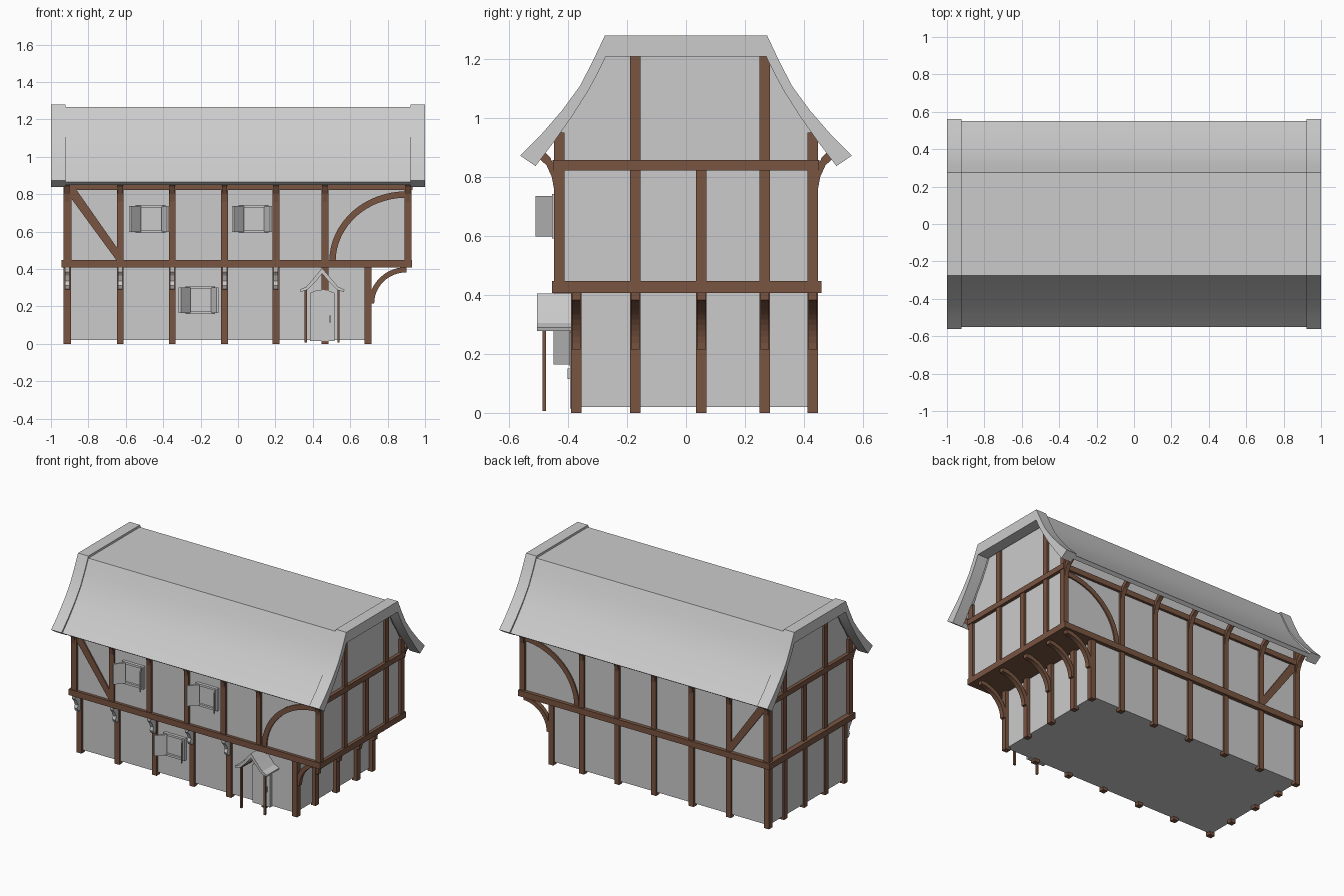
import bpy, bmesh, math

if "Cube" in bpy.data.objects:
    bpy.data.objects.remove(bpy.data.objects["Cube"])

wood = bpy.data.materials.new("wood")
wood.diffuse_color = (0.19, 0.09, 0.053, 1)
wood.use_nodes = True
wood.node_tree.nodes["Principled BSDF"].inputs["Base Color"].default_value = wood.diffuse_color


def prism(name, pts, axis, a, b, mat=None):
    """Extrude a 2D outline along an axis from a to b."""
    put = {'x': lambda p, t: (t, p[0], p[1]),
           'y': lambda p, t: (p[0], t, p[1]),
           'z': lambda p, t: (p[0], p[1], t)}[axis]
    bm = bmesh.new()
    lo = [bm.verts.new(put(p, a)) for p in pts]
    hi = [bm.verts.new(put(p, b)) for p in pts]
    n = len(pts)
    bm.faces.new(lo)
    bm.faces.new(hi[::-1])
    for i in range(n):
        bm.faces.new((lo[i], hi[i], hi[(i + 1) % n], lo[(i + 1) % n]))
    bmesh.ops.recalc_face_normals(bm, faces=bm.faces)
    me = bpy.data.meshes.new(name)
    bm.to_mesh(me)
    bm.free()
    ob = bpy.data.objects.new(name, me)
    bpy.context.collection.objects.link(ob)
    if mat:
        me.materials.append(mat)
    return ob


def box(name, x0, x1, y0, y1, z0, z1, mat=None):
    return prism(name, [(x0, y0), (x1, y0), (x1, y1), (x0, y1)], 'z', z0, z1, mat)


def arc(cx, cz, rx, rz, w, n=12):
    """Quarter arc band rising from the left of its centre to the top."""
    ang = [math.pi - math.pi / 2 * i / n for i in range(n + 1)]
    out = [(cx + rx * math.cos(t), cz + rz * math.sin(t)) for t in ang]
    inn = [(cx + (rx - w) * math.cos(t), cz + (rz - w) * math.sin(t)) for t in ang]
    return out + inn[::-1]


def mirrored(half):
    """Half outline given from top to bottom, mirrored across y = 0."""
    return half[::-1] + [(-y, z) for y, z in half]


def smooth(ob):
    bpy.ops.object.select_all(action='DESELECT')
    ob.select_set(True)
    bpy.context.view_layer.objects.active = ob
    bpy.ops.object.shade_smooth_by_angle(angle=math.radians(30))


# roof curve, from the flat top down to the eave
outer = [(.275, 1.28), (.315, 1.195), (.36, 1.108), (.42, 1.026), (.49, .945), (.562, .872)]
inner = [(.272, 1.208), (.30, 1.15), (.333, 1.09), (.387, 1.005), (.447, .92), (.51, .837)]


def between(f):
    return [(a + (c - a) * f, b + (d - b) * f) for (a, b), (c, d) in zip(outer, inner)]


def shell(o, i):
    return mirrored(o) + mirrored(i)[::-1]


smooth(prism("roof", shell(between(.2), between(.62)), 'x', -.93, .93))
for s in (-1, 1):
    smooth(prism("gable_trim", shell(outer, inner), 'x', s * .923, s * 1.0))

# walls
box("lower_wall", -.92, .69, -.375, .435, .02, .41)
prism("upper_wall", mirrored(between(.8)[:4] + [(.435, .93), (.435, .43)]), 'x', -.91, .91)

# floor slab and top plate beams
box("floor_beam", -.945, .93, -.455, .46, .407, .447, wood)
for s in (-1, 1):
    box("eave_beam", -.93, .925, s * .425, s * .452, .822, .858, wood)
    box("gable_beam", s * .89, s * .932, -.45, .45, .822, .858, wood)

# posts of the long walls
xs = [-.914, -.63, -.352, -.072, .203, .465]
h = .018
for x in xs + [.695]:
    box("lower_front_post", x - h, x + h, -.39, -.355, 0, .41, wood)
    box("lower_back_post", x - h, x + h, .412, .448, 0, .41, wood)
for x in xs + [.909]:
    for s in (-1, 1):
        box("upper_post", x - h, x + h, s * .412, s * .448, .44, .83, wood)
        # curved eave brackets
        prof = [(.445, .745), (.455, .80), (.473, .84), (.505, .868),
                (.485, .89), (.46, .865), (.445, .83)]
        prism("eave_bracket", [(s * y, z) for y, z in prof], 'x', x - .014, x + .014, wood)

# posts of the gable ends
for i, y in enumerate([-.43, -.172, .052, .267, .43]):
    top = [.95, 1.215, .83, 1.215, .95][i]
    yl = -.372 if i == 0 else y
    for s in (-1, 1):
        box("gable_post", s * .89, s * .926, y - h, y + h, .44, top, wood)
        e = .712 if s > 0 else .93
        box("lower_end_post", s * (e - .036), s * e, yl - h, yl + h, 0, .41, wood)
    # curved brackets under the end overhang
    prism("overhang_bracket", arc(.9, .215, .2, .195, .028), 'y', yl - .015, yl + .015, wood)

# wall braces on front and back
for s in (-1, 1):
    prism("curved_brace", arc(.9, .44, .412, .375, .034, 16), 'y', s * .425, s * .444, wood)
    prism("straight_brace", [(-.905, .825), (-.865, .825), (-.62, .475), (-.62, .44),
                             (-.645, .44), (-.905, .795)], 'y', s * .425, s * .444, wood)

# scrolled brackets under the front overhang
for x in xs[:5]:
    prism("scroll_bracket", [(-.385, .408), (-.448, .408), (-.446, .385), (-.428, .365),
                             (-.415, .335), (-.422, .312), (-.412, .292), (-.395, .29),
                             (-.385, .305)], 'x', x - .012, x + .012)


# windows with open shutters
def window(cx, cz, y):
    w, t, d = .08, .075, .014
    box("window_pane", cx - w, cx + w, y - .006, y + .01, cz - t, cz + t)
    for s in (-1, 1):
        box("window_side", cx + s * w, cx + s * (w - d), y - .02, y + .01, cz - t, cz + t)
        box("window_rail", cx - w, cx + w, y - .02, y + .01, cz + s * t, cz + s * (t - d))
    for hx, ex in ((cx - .062, cx - .115), (cx + .058, cx + .088)):
        prism("shutter", [(hx, y - .015), (ex, y - .07), (ex + .011, y - .075),
                          (hx + .011, y - .02)], 'z', cz - .069, cz + .069)


window(-.468, .667, -.435)
window(.082, .667, -.435)
window(-.202, .233, -.375)

# door and handle
c = .45
door = [(c - .065, .015), (c + .065, .015), (c + .065, .272), (c + .035, .284),
        (c, .288), (c - .035, .284), (c - .065, .272)]
prism("door", door, 'y', -.393, -.37)
box("door_handle", c + .038, c + .046, -.402, -.39, .115, .15)

# porch roof and posts
top = [(c, .405), (c + .05, .345), (c + .085, .305), (c + .12, .29)]
low = [(c, .375), (c + .04, .327), (c + .08, .288), (c + .116, .277)]
flip = lambda pts: [(2 * c - x, z) for x, z in pts]
prism("porch_roof", flip(top)[:0:-1] + top + low[::-1] + flip(low)[1:], 'y', -.505, -.375)
for s in (-1, 1):
    x = c + s * .088
    box("porch_post", x - .006, x + .006, -.486, -.474, .006, .292, wood)
    box("porch_rail", x - .006, x + .006, -.486, -.375, .278, .29, wood)
